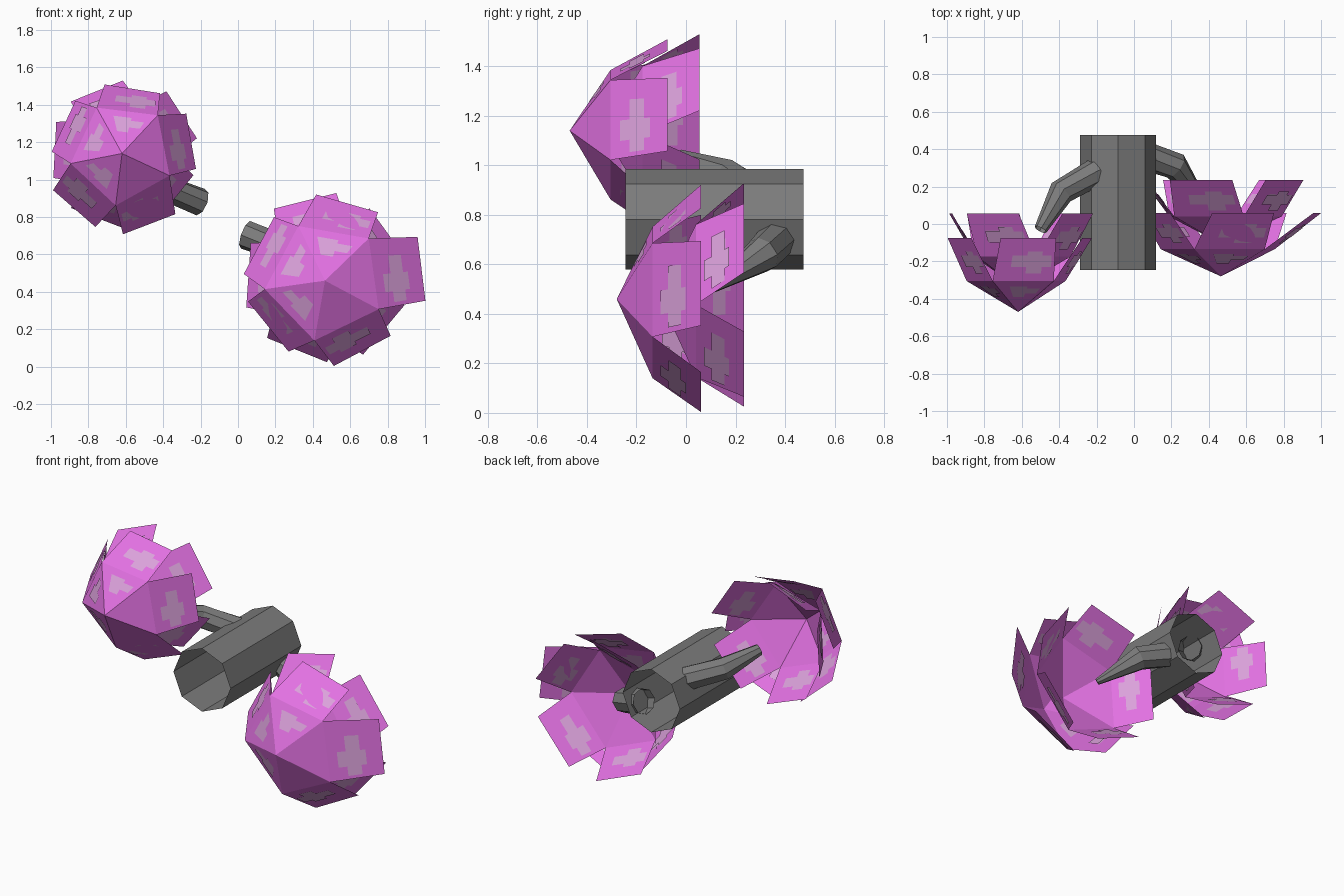
import bpy, math
from mathutils import Vector

if "Cube" in bpy.data.objects:
    bpy.data.objects.remove(bpy.data.objects["Cube"])


def material(name, rgb):
    m = bpy.data.materials.new(name)
    m.diffuse_color = (*rgb, 1)
    m.use_nodes = True
    m.node_tree.nodes["Principled BSDF"].inputs["Base Color"].default_value = m.diffuse_color
    return m


GREY = material("grey bark", (0.20, 0.20, 0.20))
PINK = material("petal pink", (0.76, 0.165, 0.76))
PALE = material("pale petal patch", (0.71, 0.36, 0.71))


def build(name, verts, faces, mats, idx=None):
    me = bpy.data.meshes.new(name)
    me.from_pydata([tuple(v) for v in verts], [], faces)
    for m in mats:
        me.materials.append(m)
    if idx:
        me.polygons.foreach_set("material_index", idx)
    ob = bpy.data.objects.new(name, me)
    bpy.context.collection.objects.link(ob)
    return ob


def open_tube(name, path, radii, sides=8):
    """Faceted open-ended tube along a path."""
    pts = [Vector(p) for p in path]
    verts, faces = [], []
    for i, p in enumerate(pts):
        t = (pts[min(i + 1, len(pts) - 1)] - pts[max(i - 1, 0)]).normalized()
        up = (Vector((0, 0, 1)) - t * t.z).normalized()
        side = t.cross(up)
        for k in range(sides):
            a = 2 * math.pi * k / sides
            verts.append(p + radii[i] * (math.cos(a) * side + math.sin(a) * up))
    for i in range(len(pts) - 1):
        for k in range(sides):
            n = (k + 1) % sides
            faces.append((i * sides + n, (i + 1) * sides + n,
                          (i + 1) * sides + k, i * sides + k))
    build(name, verts, faces, [GREY])


# patch outlines in petal coordinates (u along the rim, v outward)
OUTER_PATCH = [(.06, .34), (.22, .34), (.22, .18), (.48, .18), (.48, .34), (.74, .34),
               (.74, .60), (.48, .60), (.48, .70), (.22, .70), (.22, .60), (.06, .60)]
INNER_PATCH = [(.12, .62), (.40, .62), (.40, .50), (.75, .50),
               (.75, .85), (.40, .85), (.40, .78), (.12, .78)]


def flower(name, tip, first, ring_r, ring_dy, end_dy, layers, half):
    """Two nested five-petal cups opening toward +y."""
    verts, faces, idx = [], [], []

    def add(pts, mat):
        n = len(verts)
        verts.extend(pts)
        faces.append(tuple(range(n, n + len(pts))))
        idx.append(mat)

    def patch(c, outline):
        nrm = (c[1] - c[2]).cross(c[3] - c[2]).normalized() * 0.004
        pts = [(c[0].lerp(c[3], u)).lerp(c[1].lerp(c[2], u), v) for u, v in outline]
        add([p + nrm for p in pts], 1)
        add([p - nrm for p in reversed(pts)], 1)

    tip = Vector(tip)
    for turn, shift, ends in layers:
        def at(r, a, dy, off=0.0):
            x = r * math.cos(a) - off * math.sin(a)
            z = r * math.sin(a) + off * math.cos(a)
            return tip + Vector((x, dy + shift, z))
        apex = at(0, 0, 0)
        for k, (end_r, sway) in enumerate(ends):
            a = math.radians(first + turn + 72 * k)
            b = a + math.radians(sway)
            s = math.pi / 5
            r0, r1 = at(ring_r, a - s, ring_dy), at(ring_r, a + s, ring_dy)
            e0, e1 = at(end_r, b, end_dy, -half), at(end_r, b, end_dy, half)
            add([apex, r0, r1], 0)
            add([r0, e0, e1, r1], 0)
            patch([r0, e0, e1, r1], OUTER_PATCH)
            if shift == 0 and k in (1, 2, 3):
                patch([apex, r0, r1, apex], INNER_PATCH)
    build(name, verts, faces, [PINK, PALE], idx)


# main branch
open_tube("main_branch", [(-.085, -.245, .782), (-.085, .475, .782)], [.203, .203])

# bent side stems, their wide ends inside the branch
open_tube("right_stem", [(.04, .37, .705), (.22, .31, .64), (.38, .11, .505)],
          [.078, .075, .02])
open_tube("left_stem", [(-.20, .28, .88), (-.39, .17, .955), (-.50, -.03, 1.03)],
          [.075, .07, .035])

# flowers: (turn, y shift, petal (end radius, sway)) for the outer and inner cup
flower("right_flower", (.465, -.28, .46), 8, .325, .145, .34,
       [(0, 0, ((.52, -1), (.43, -6), (.40, 0), (.39, -5), (.425, 2))),
        (24, .175, ((.42, 4), (.44, 0), (.41, 0), (.40, 0), (.41, 0)))], .172)
flower("left_flower", (-.62, -.47, 1.14), 11, .28, .165, .395,
       [(0, 0, ((.375, -1), (.35, -2), (.345, 0), (.39, 2), (.405, -8))),
        (22, .13, ((.38, 0), (.36, 7), (.36, 0), (.37, 0), (.37, 0)))], .15)
